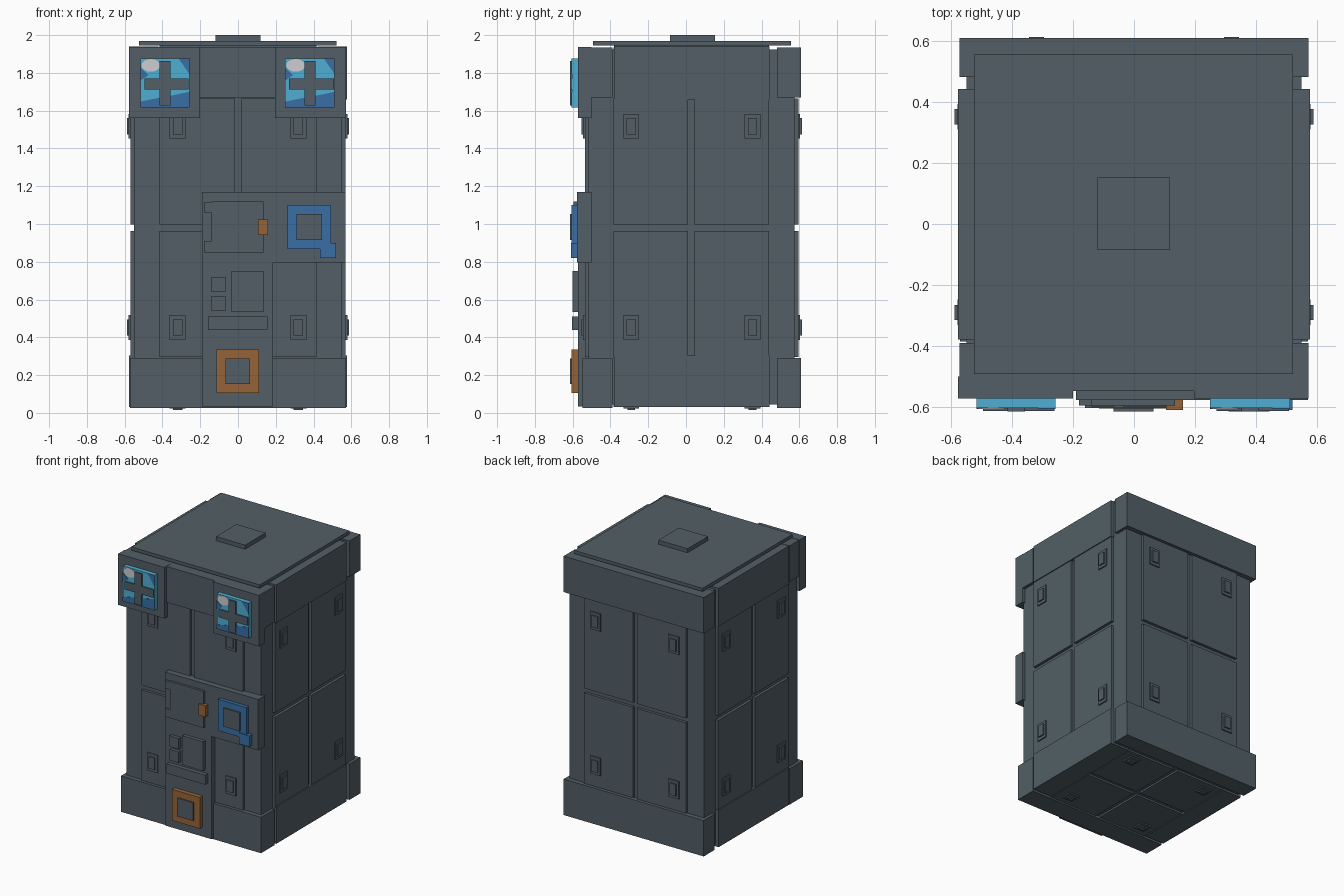
import bpy, bmesh, math

if "Cube" in bpy.data.objects:
    bpy.data.objects.remove(bpy.data.objects["Cube"])


def material(name, rgb):
    m = bpy.data.materials.new(name)
    lin = [c / 255 / 12.92 if c < 11 else ((c / 255 + 0.055) / 1.055) ** 2.4 for c in rgb]
    m.diffuse_color = (*lin, 1)
    m.use_nodes = True
    m.node_tree.nodes["Principled BSDF"].inputs["Base Color"].default_value = m.diffuse_color
    return m


GREY = material("slate grey", (82, 95, 102))
BLUE = material("deep blue", (56, 110, 164))
CYAN = material("light cyan", (80, 175, 212))
WHITE = material("pale highlight", (205, 206, 210))
ORANGE = material("rust orange", (150, 100, 57))


def finish(name, bm, mat):
    bmesh.ops.recalc_face_normals(bm, faces=bm.faces)
    me = bpy.data.meshes.new(name)
    bm.to_mesh(me)
    bm.free()
    me.materials.append(mat)
    ob = bpy.data.objects.new(name, me)
    bpy.context.collection.objects.link(ob)
    return ob


def box(name, xr, yr, zr, mat=GREY):
    bm = bmesh.new()
    bmesh.ops.create_cube(bm, size=1)
    for v in bm.verts:
        for i, (a, b) in enumerate((xr, yr, zr)):
            v.co[i] = (a + b) / 2 + v.co[i] * (b - a)
    return finish(name, bm, mat)


def plate(name, points, y_front, y_back, mat):
    """Prism from an (x, z) outline, facing the front."""
    bm = bmesh.new()
    face = bm.faces.new([bm.verts.new((x, y_front, z)) for x, z in points])
    ext = bmesh.ops.extrude_face_region(bm, geom=[face])
    new = [g for g in ext["geom"] if isinstance(g, bmesh.types.BMVert)]
    bmesh.ops.translate(bm, verts=new, vec=(0, y_back - y_front, 0))
    # keep the front cap closed
    if not any(all(abs(v.co.y - y_front) < 1e-6 for v in f.verts) for f in bm.faces):
        bm.faces.new([v for v in bm.verts if v not in new])
    return finish(name, bm, mat)


def side_box(name, axis, d0, d1, ur, vr, mat=GREY):
    """Box lying on a side whose normal is the given axis."""
    r = [ur, vr]
    r.insert(axis, (min(d0, d1), max(d0, d1)))
    return box(name, *r, mat)


def frame(name, xr, zr, w, y0, y1, mat):
    """Square ring facing the front, with a raised grey block in its middle."""
    (x0, x1), (z0, z1) = xr, zr
    box(name + "_left", (x0, x0 + w), (y0, y1), zr, mat)
    box(name + "_right", (x1 - w, x1), (y0, y1), zr, mat)
    box(name + "_bottom", (x0 + w, x1 - w), (y0, y1), (z0, z0 + w), mat)
    box(name + "_top", (x0 + w, x1 - w), (y0, y1), (z1 - w, z1), mat)
    box(name + "_centre", (x0 + w, x1 - w), (y0 - 0.01, y1), (z0 + w, z1 - w))


# Core
box("core", (-0.55, 0.55), (-0.515, 0.575), (0.045, 1.925))

# Each side: four raised quadrant slabs with a cross gap, and four clips
X, Y, Z = (-0.415, 0.415), (-0.385, 0.44), (0.295, 1.665)
CX, CY, CZ = (-0.32, 0.32), (-0.29, 0.352), (0.452, 1.518)
SIDES = [
    ("left", 0, -0.57, -1, Y, Z, CY, CZ), ("right", 0, 0.57, 1, Y, Z, CY, CZ),
    ("front", 1, -0.535, -1, X, Z, CX, CZ), ("back", 1, 0.595, 1, X, Z, CX, CZ),
    ("bottom", 2, 0.032, -1, X, Y, CX, CY), ("top", 2, 1.935, 1, X, Y, CX, CY)]
GAP = 0.017
for name, axis, d, s, ur, vr, cu, cv in SIDES:
    um, vm = sum(ur) / 2, sum(vr) / 2
    for u in ((ur[0], um - GAP), (um + GAP, ur[1])):
        for v in ((vr[0], vm - GAP), (vm + GAP, vr[1])):
            side_box(name + "_panel", axis, d - s * 0.04, d, u, v)
    hv = 0.042 if axis == 2 else 0.065
    for u in cu:
        for v in cv:
            side_box(name + "_clip_base", axis, d - s * 0.01, d + s * 0.009,
                     (u - 0.042, u + 0.042), (v - hv, v + hv))
            side_box(name + "_clip_block", axis, d - s * 0.01, d + s * 0.018,
                     (u - 0.025, u + 0.025), (v - hv + 0.022, v + hv - 0.022))

# Bands around the top and bottom edges
for name, z0, z1 in (("lower", 0.025, 0.29), ("upper", 1.67, 1.935)):
    box(name + "_front_band", (-0.572, 0.572), (-0.548, -0.39), (z0, z1))
    box(name + "_back_band", (-0.572, 0.572), (0.482, 0.61), (z0, z1))
    up = 0.006
    for side, s in (("left", -1), ("right", 1)):
        xr = sorted((s * 0.42, s * 0.577))
        box(f"{name}_{side}_band", xr, (-0.378, 0.443),
            (z0 + up, 0.305) if z0 < 1 else (1.66, z1 + up))

# Lid and button
box("lid", (-0.525, 0.522), (-0.492, 0.556), (1.946, 1.97))
box("lid_seat", (-0.415, 0.415), (-0.38, 0.44), (1.9, 1.95))
box("lid_button", (-0.12, 0.118), (-0.085, 0.153), (1.965, 2.0))

# Front windows: backing plate, glass, painted reflections, cross bars
for name, xr, x0, x1 in (("left", (-0.577, -0.2), -0.516, -0.257),
                         ("right", (0.197, 0.572), 0.25, 0.512)):
    z0, z1 = 1.617, 1.876
    w, h = x1 - x0, z1 - z0
    box(name + "_window_plate", xr, (-0.573, -0.5), (1.56, 1.937))
    box(name + "_glass", (x0, x1), (-0.604, -0.56), (z0, z1), CYAN)

    def paint(part, uv, mat):
        plate(f"{name}_{part}", [(x0 + u * w, z0 + v * h) for u, v in uv], -0.607, -0.603, mat)

    paint("glass_shade", [(0, 0), (1, 0), (1, .32), (.62, .24), (.4, .2), (0, .12)], BLUE)
    paint("glass_corner", [(.78, 1), (1, .68), (1, 1)], BLUE)
    paint("glass_edge", [(0, .55), (.16, .66), (0, .82)], BLUE)
    paint("highlight", [(.21 + .19 * math.cos(i * math.pi / 8),
                         .86 + .13 * math.sin(i * math.pi / 8)) for i in range(16)], WHITE)
    cx = (x0 + x1) / 2
    box(name + "_window_bar_across", (x0 + 0.02, x1 - 0.004), (-0.613, -0.58), (1.711, 1.77))
    box(name + "_window_bar_upright", (cx - 0.029, cx + 0.029), (-0.615, -0.58), (1.627, 1.862))

# Control panel: upper wide part and lower column
box("panel_upper", (-0.19, 0.57), (-0.578, -0.5), (0.795, 1.17))
box("panel_column", (-0.19, 0.185), (-0.573, -0.5), (0.035, 0.8))

# Hatch with hinges and an orange latch
box("hatch_door", (-0.14, 0.135), (-0.595, -0.57), (0.85, 1.12))
for z0, z1 in ((0.85, 0.91), (1.06, 1.115)):
    box("hatch_hinge", (-0.18, -0.14), (-0.595, -0.57), (z0, z1))
box("hatch_latch", (0.105, 0.16), (-0.61, -0.57), (0.943, 1.025), ORANGE)

# Small fittings on the column
for z in (0.54, 0.64):
    box("small_button", (-0.14, -0.065), (-0.598, -0.56), (z, z + 0.08))
box("small_screen", (-0.035, 0.135), (-0.6, -0.56), (0.535, 0.75))
box("ledge_bar", (-0.16, 0.155), (-0.603, -0.56), (0.44, 0.51))

# Coloured square dials
frame("blue_dial", (0.262, 0.492), (0.868, 1.1), 0.048, -0.605, -0.57, BLUE)
box("blue_dial_tail", (0.435, 0.52), (-0.61, -0.57), (0.82, 0.9), BLUE)
frame("orange_dial", (-0.115, 0.112), (0.105, 0.335), 0.048, -0.605, -0.56, ORANGE)
